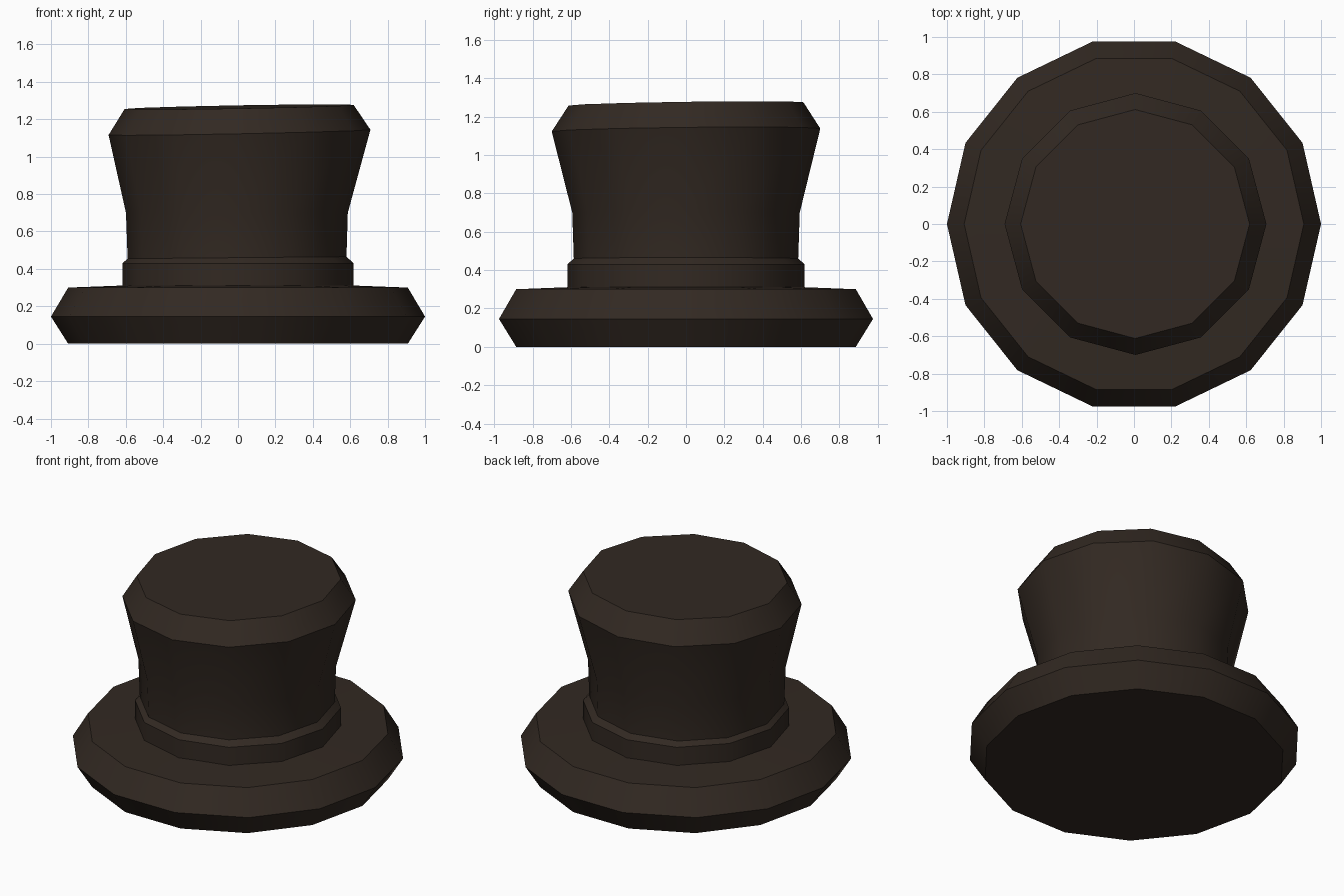
import bpy, bmesh, math

if "Cube" in bpy.data.objects:
    bpy.data.objects.remove(bpy.data.objects["Cube"])

felt = bpy.data.materials.new("dark_felt")
felt.diffuse_color = (0.032, 0.022, 0.016, 1)
felt.use_nodes = True
felt.node_tree.nodes["Principled BSDF"].inputs["Base Color"].default_value = felt.diffuse_color


def lathe(name, sides, rings, cap_bottom=False, cap_top=False):
    """Rings are (radius, z, centre x, slope of z along x, slope of z along y)."""
    bm = bmesh.new()
    loops = []
    for r, z, cx, sx, sy in rings:
        loop = []
        for i in range(sides):
            a = 2 * math.pi * i / sides
            x, y = r * math.cos(a), r * math.sin(a)
            loop.append(bm.verts.new((cx + x, y, z + sx * x + sy * y)))
        loops.append(loop)
    for lo, hi in zip(loops, loops[1:]):
        for i in range(sides):
            j = (i + 1) % sides
            bm.faces.new((lo[i], lo[j], hi[j], hi[i]))
    if cap_bottom:
        bm.faces.new(loops[0][::-1])
    if cap_top:
        bm.faces.new(loops[-1])
    mesh = bpy.data.meshes.new(name)
    bm.to_mesh(mesh)
    bm.free()
    mesh.materials.append(felt)
    obj = bpy.data.objects.new(name, mesh)
    bpy.context.collection.objects.link(obj)
    bpy.ops.object.select_all(action='DESELECT')
    obj.select_set(True)
    bpy.context.view_layer.objects.active = obj
    bpy.ops.object.shade_smooth_by_angle(angle=math.radians(33))
    return obj


# Wide 14-sided brim with bevelled rim
lathe("brim", 14, [(0.908, 0.0, 0, 0, 0),
                   (1.0, 0.145, 0, 0, 0),
                   (0.908, 0.30, 0, 0, 0),
                   (0.592, 0.312, 0, 0, 0)], cap_bottom=True)

# Raised band around the base of the crown
lathe("hat_band", 12, [(0.618, 0.305, 0, 0, 0),
                       (0.618, 0.43, 0, 0, 0),
                       (0.585, 0.46, -0.005, 0.009, 0)])

# Flared crown, slightly crooked towards the top
lathe("crown", 12, [(0.585, 0.46, -0.005, 0.009, 0),
                    (0.593, 0.70, -0.006, 0, 0),
                    (0.70, 1.13, 0.008, 0.02, 0.011),
                    (0.612, 1.266, 0.006, 0.018, 0.014)], cap_top=True)
